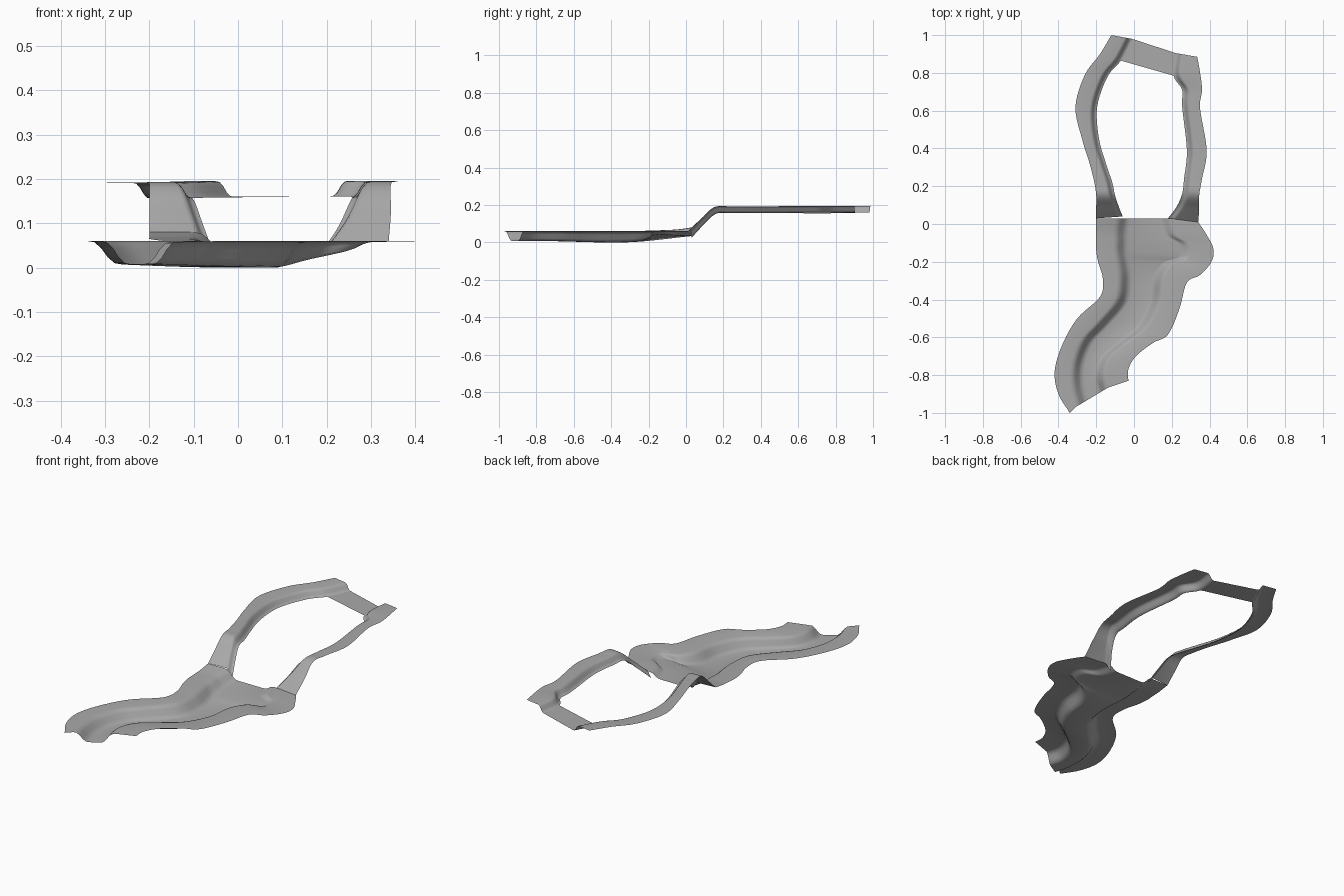
import bpy
import bmesh
from mathutils import Vector

cube = bpy.data.objects.get("Cube")
if cube:
    bpy.data.objects.remove(cube, do_unlink=True)

# One plain grey for the whole ground sheet
grey = bpy.data.materials.new("stone_grey")
grey.use_nodes = True
colour = (0.4, 0.4, 0.4, 1)
grey.diffuse_color = colour
grey.node_tree.nodes["Principled BSDF"].inputs["Base Color"].default_value = colour


def spline(points, steps):
    """Catmull-Rom curve through the points."""
    ends = [points[0] * 2 - points[1]] + points + [points[-1] * 2 - points[-2]]
    result = []
    for a, b, c, d in zip(ends, ends[1:], ends[2:], ends[3:]):
        for i in range(steps):
            t = i / steps
            result.append((b * 2 + (c - a) * t + (a * 2 - b * 5 + c * 4 - d) * t * t
                           + (b * 3 - a - c * 3 + d) * t ** 3) / 2)
    return result + [points[-1]]


def sheet(name, rows, steps=6):
    """Loft a smooth open surface through rows of points, facing up."""
    lines = [spline(list(line), steps) for line in zip(*rows)]
    bm = bmesh.new()
    grid = [[bm.verts.new(p) for p in line] for line in lines]
    for low, high in zip(grid, grid[1:]):
        for j in range(len(low) - 1):
            bm.faces.new((low[j], high[j], high[j + 1], low[j + 1]))
    if sum(f.normal.z * f.calc_area() for f in bm.faces if not f.normal_update()) < 0:
        bmesh.ops.reverse_faces(bm, faces=bm.faces[:])
    for face in bm.faces:
        face.smooth = True
    mesh = bpy.data.meshes.new(name)
    bm.to_mesh(mesh)
    bm.free()
    mesh.materials.append(grey)
    obj = bpy.data.objects.new(name, mesh)
    bpy.context.collection.objects.link(obj)
    return obj


# Wall profile: fraction across the wall, fraction of the drop
WALL = [(0, 0), (.2, .05), (.4, .3), (.6, .7), (.8, .95), (1, 1)]


def wall(crest, toward, width, floor):
    """Points going down a rounded wall from its crest to the floor."""
    flat = (toward - crest).to_2d().normalized().to_3d()
    return [crest + flat * width * s + Vector((0, 0, (floor - crest.z) * drop))
            for s, drop in WALL]


# Lower channel: outer left, left crest, right crest, outer right (x, y),
# then left bank height and floor height
channel = [
    (-.34, -1, -.31, -.97, -.135, -.865, -.03, -.83, .06, .008),
    (-.40, -.9, -.335, -.87, -.15, -.79, -.03, -.77, .06, .008),
    (-.42, -.78, -.335, -.75, -.115, -.70, .01, -.70, .06, .007),
    (-.38, -.64, -.29, -.62, -.02, -.625, .1, -.63, .06, .005),
    (-.30, -.50, -.21, -.53, .08, -.545, .18, -.585, .06, .002),
    (-.18, -.385, -.11, -.41, .145, -.42, .24, -.45, .06, 0),
    (-.165, -.29, -.09, -.29, .165, -.29, .28, -.31, .06, .002),
    (-.19, -.2, -.10, -.2, .215, -.21, .35, -.27, .063, .008),
    (-.2, -.14, -.11, -.14, .3, -.18, .41, -.2, .065, .014),
    (-.2, -.09, -.11, -.09, .3, -.11, .42, -.13, .067, .02),
    (-.2, -.04, -.11, -.04, .23, -.06, .38, -.05, .07, .026),
    (-.2, .03, -.1, .03, .2, .03, .34, .01, .08, .034),
]
rows = []
for ax, ay, bx, by, cx, cy, dx, dy, bank, floor in channel:
    outer_left, left = Vector((ax, ay, bank)), Vector((bx, by, bank))
    right, outer_right = Vector((cx, cy, .058)), Vector((dx, dy, .06))
    bay = min(.022, max(0, cx - .17) * .18) if floor < .03 else 0
    rows.append([outer_left, *wall(left, right, .08, floor),
                 *reversed(wall(right, left, .07, floor + bay)), outer_right])
sheet("lower_channel", rows)


def upper_bank(name, path):
    """A bank strip that ramps up and curls down along its inner edge."""
    rows = []
    for ox, oy, ix, iy, z in path:
        outer, inner = Vector((ox, oy, z)), Vector((ix, iy, z))
        crest = inner + (outer - inner).normalized() * .04
        rows.append([outer, *wall(crest, inner, .04, z - .035)])
    sheet(name, rows)
    return [row[-1] for row in rows[-2:]]


# Upper banks: outer edge, inner edge, height
left_edge = upper_bank("upper_left_bank", [
    (-.2, .03, -.06, .04, .08), (-.2, .09, -.08, .09, .135),
    (-.2, .15, -.1, .15, .188), (-.21, .22, -.115, .22, .192),
    (-.235, .32, -.145, .31, .192), (-.275, .45, -.185, .45, .192),
    (-.31, .62, -.195, .62, .191), (-.26, .79, -.14, .78, .191),
    (-.18, .9, -.07, .865, .193), (-.12, 1, -.01, .98, .195)])
right_edge = upper_bank("upper_right_bank", [
    (.34, .01, .18, .03, .06), (.345, .08, .225, .09, .125),
    (.345, .15, .255, .16, .188), (.36, .24, .265, .24, .193),
    (.385, .39, .28, .39, .193), (.35, .61, .255, .62, .194),
    (.36, .71, .255, .71, .195), (.35, .8, .21, .785, .196),
    (.335, .885, .22, .905, .196)])

# Flat strip joining the upper banks at the back
sheet("back_floor_strip", [left_edge, right_edge], 4)
